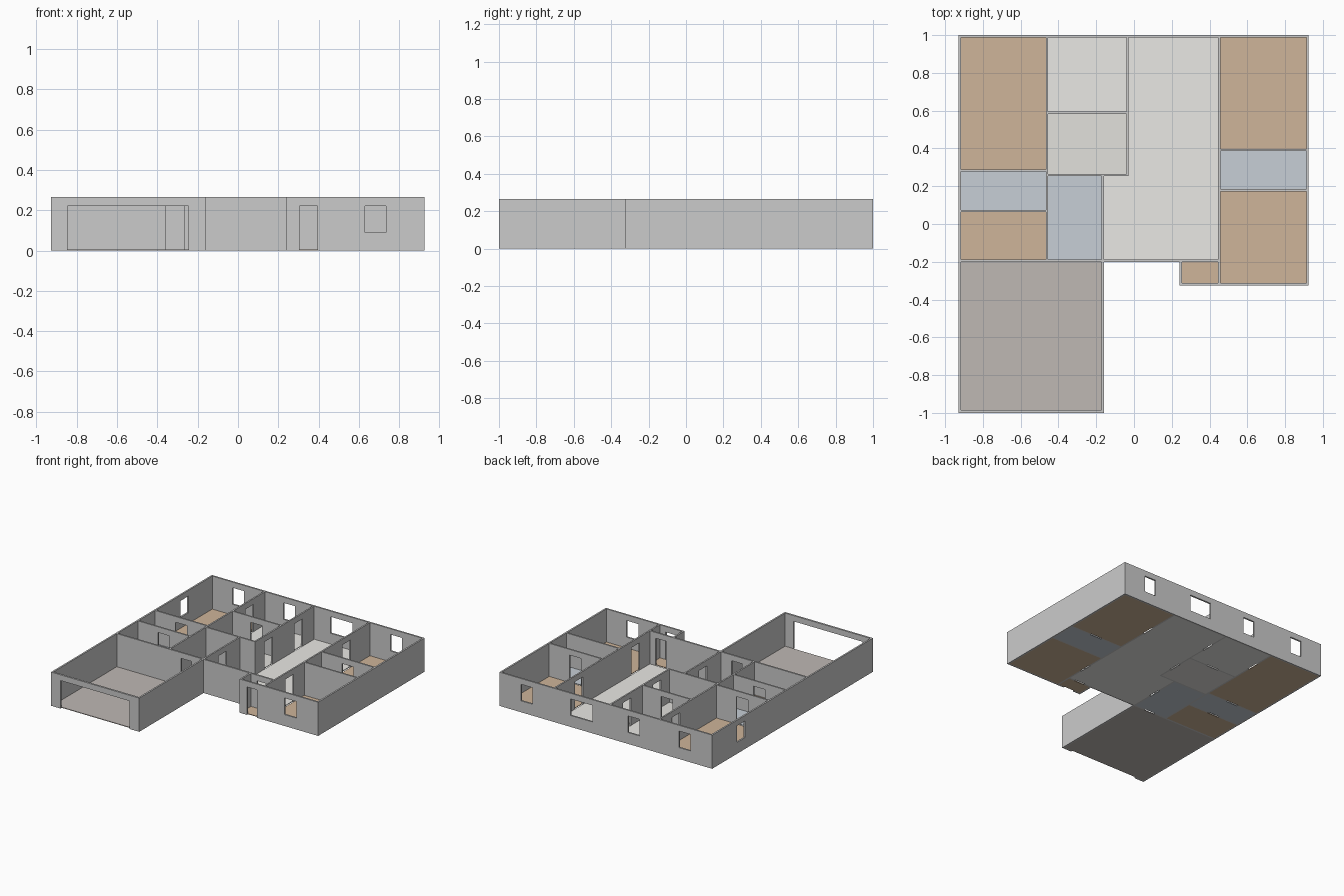
import bpy, bmesh, math

if "Cube" in bpy.data.objects:
    bpy.data.objects.remove(bpy.data.objects["Cube"])

H = 0.265          # wall height
DOOR_TOP = 0.22    # head height of doors and windows
SILL = 0.09        # window sill height


def add_loop(curve, pts):
    s = curve.splines.new('POLY')
    s.points.add(len(pts) - 1)
    for p, (u, v) in zip(s.points, pts):
        p.co = (u, v, 0, 1)
    s.use_cyclic_u = True


def wall(name, axis, lo, hi, a, b, doors=(), windows=()):
    """Elevation profile with door notches and window holes, extruded from lo to hi."""
    c = bpy.data.curves.new(name, 'CURVE')
    c.dimensions = '2D'
    c.fill_mode = 'BOTH'
    c.extrude = (hi - lo) / 2
    pts = [(a, 0)]
    for d0, d1 in sorted(doors):
        pts += [(d0, 0), (d0, DOOR_TOP), (d1, DOOR_TOP), (d1, 0)]
    add_loop(c, pts + [(b, 0), (b, H), (a, H)])
    for w0, w1 in windows:
        add_loop(c, [(w0, SILL), (w1, SILL), (w1, DOOR_TOP), (w0, DOOR_TOP)])
    ob = bpy.data.objects.new(name, c)
    bpy.context.collection.objects.link(ob)
    mid = (lo + hi) / 2
    if axis == 'x':
        ob.location, ob.rotation_euler = (0, mid, 0), (math.pi / 2, 0, 0)
    else:
        ob.location, ob.rotation_euler = (mid, 0, 0), (math.pi / 2, 0, math.pi / 2)
    bpy.ops.object.select_all(action='DESELECT')
    ob.select_set(True)
    bpy.context.view_layer.objects.active = ob
    bpy.ops.object.convert(target='MESH')
    ob = bpy.context.view_layer.objects.active
    bm = bmesh.new()
    bm.from_mesh(ob.data)
    bmesh.ops.remove_doubles(bm, verts=bm.verts, dist=1e-5)
    bmesh.ops.recalc_face_normals(bm, faces=bm.faces)
    for f in bm.faces:
        f.smooth = False
    bm.to_mesh(ob.data)
    bm.free()


def material(name, r, g, b):
    m = bpy.data.materials.new(name)
    m.diffuse_color = (r, g, b, 1)
    m.use_nodes = True
    m.node_tree.nodes["Principled BSDF"].inputs["Base Color"].default_value = m.diffuse_color
    return m


def floor(name, mat, outline):
    """Thin slab from a plan outline."""
    bm = bmesh.new()
    f = bm.faces.new([bm.verts.new((x, y, 0)) for x, y in outline])
    top = bmesh.ops.extrude_face_region(bm, geom=[f])['geom']
    for v in top:
        if isinstance(v, bmesh.types.BMVert):
            v.co.z = 0.005
    bmesh.ops.recalc_face_normals(bm, faces=bm.faces)
    me = bpy.data.meshes.new(name)
    bm.to_mesh(me)
    bm.free()
    me.materials.append(mat)
    bpy.context.collection.objects.link(bpy.data.objects.new(name, me))


def rect(x0, x1, y0, y1):
    return [(x0, y0), (x1, y0), (x1, y1), (x0, y1)]


def at(c, w=0.1):
    """Opening of width w centred on c."""
    return (c - w / 2, c + w / 2)


# Exterior walls
wall("back_wall", 'x', 0.987, 1.0, -0.928, 0.925,
     windows=[at(-0.69), at(-0.245), at(0.21, 0.19), at(0.685)])
wall("left_wall", 'y', -0.928, -0.915, -0.985, 0.987, windows=[at(0.64)])
wall("right_wall", 'y', 0.912, 0.925, -0.312, 0.987)
wall("garage_front_wall", 'x', -1.0, -0.985, -0.928, -0.16, doors=[(-0.845, -0.245)])
wall("garage_side_wall", 'y', -0.173, -0.16, -0.985, -0.2)
wall("house_front_wall", 'x', -0.2, -0.187, -0.915, 0.45,
     doors=[at(-0.311, 0.09), at(0.35, 0.09)])
wall("entry_side_wall", 'y', 0.24, 0.253, -0.312, -0.2)
wall("right_front_wall", 'x', -0.325, -0.312, 0.24, 0.925,
     doors=[at(0.35, 0.09)], windows=[at(0.683, 0.105)])

# Interior walls running front to back
wall("left_wing_wall", 'y', -0.467, -0.455, -0.187, 0.987, doors=[at(0.79)])
wall("kitchen_wall", 'y', -0.04, -0.028, 0.253, 0.987, doors=[at(0.42), at(0.79)])
wall("hall_wall", 'y', -0.172, -0.16, -0.187, 0.253, doors=[at(0.035)])
wall("right_wing_wall", 'y', 0.445, 0.457, -0.312, 0.987, doors=[at(-0.01), at(0.695)])

# Interior cross walls
wall("left_bedroom_wall", 'x', 0.277, 0.289, -0.915, -0.467, doors=[at(-0.69)])
wall("left_bath_wall", 'x', 0.063, 0.075, -0.915, -0.467, doors=[at(-0.69)])
wall("pantry_wall", 'x', 0.583, 0.595, -0.455, -0.04, doors=[at(-0.248)])
wall("hall_end_wall", 'x', 0.253, 0.265, -0.455, -0.04)
wall("right_bedroom_wall", 'x', 0.386, 0.398, 0.457, 0.912, doors=[at(0.685)])
wall("right_bath_wall", 'x', 0.172, 0.184, 0.457, 0.912)

# Floors
wood = material("wood", 0.62, 0.46, 0.32)
pale = material("pale", 0.82, 0.81, 0.78)
tile = material("tile", 0.76, 0.75, 0.72)
blue = material("blue_tile", 0.57, 0.62, 0.67)
slab = material("concrete", 0.52, 0.48, 0.455)

floor("left_bedroom_floor", wood, rect(-0.915, -0.467, 0.289, 0.987))
floor("left_bath_floor", blue, rect(-0.915, -0.467, 0.075, 0.277))
floor("small_room_floor", wood, rect(-0.915, -0.467, -0.187, 0.063))
floor("garage_floor", slab, rect(-0.915, -0.173, -0.985, -0.2))
floor("kitchen_floor", pale, rect(-0.455, -0.04, 0.595, 0.987))
floor("pantry_floor", tile, rect(-0.455, -0.04, 0.265, 0.583))
floor("hall_floor", blue, rect(-0.455, -0.172, -0.187, 0.253))
floor("living_floor", pale, [(-0.16, -0.187), (0.445, -0.187), (0.445, 0.987),
                             (-0.028, 0.987), (-0.028, 0.253), (-0.16, 0.253)])
floor("entry_floor", wood, rect(0.253, 0.445, -0.312, -0.2))
floor("right_back_bedroom_floor", wood, rect(0.457, 0.912, 0.398, 0.987))
floor("right_bath_floor", blue, rect(0.457, 0.912, 0.184, 0.386))
floor("right_front_bedroom_floor", wood, rect(0.457, 0.912, -0.312, 0.172))
